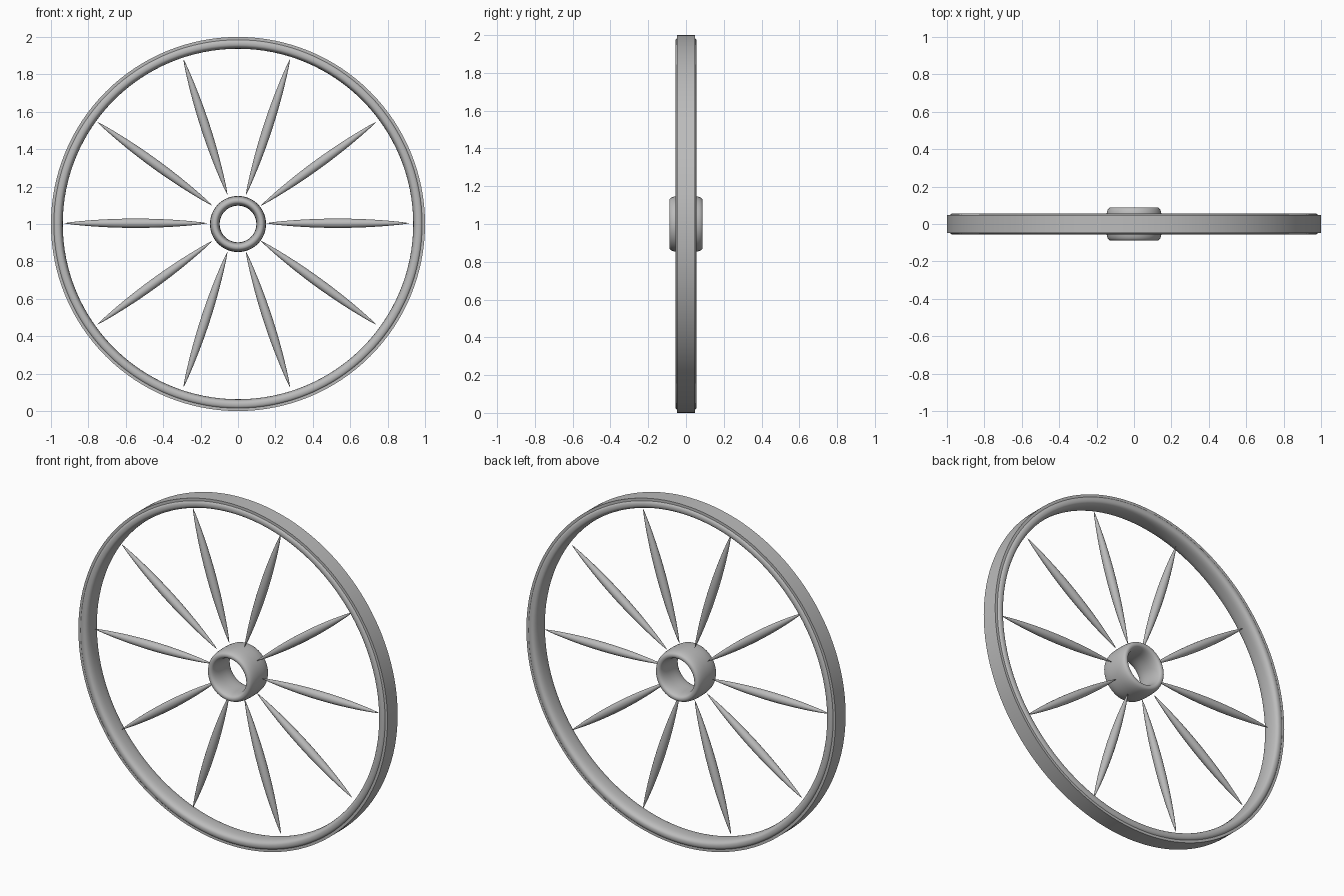
import bpy, bmesh, math
from mathutils import Matrix

cube = bpy.data.objects.get("Cube")
if cube:
    bpy.data.objects.remove(cube, do_unlink=True)

grey = bpy.data.materials.new("plain grey")
grey.use_nodes = True
colour = (0.5, 0.5, 0.5, 1)
grey.diffuse_color = colour
grey.node_tree.nodes["Principled BSDF"].inputs["Base Color"].default_value = colour
CENTRE = Matrix.Translation((0, 0, 1))


def lathe(name, profile, steps, matrix, closed):
    """Spin (radius, height) points about local z, then place with matrix."""
    bm = bmesh.new()
    verts = [bm.verts.new((r, 0, h)) for r, h in profile]
    edges = [bm.edges.new(pair) for pair in zip(verts, verts[1:])]
    if closed:
        edges.append(bm.edges.new((verts[-1], verts[0])))
    bmesh.ops.spin(bm, geom=verts + edges, axis=(0, 0, 1), cent=(0, 0, 0),
                   angle=math.tau, steps=steps, use_duplicate=False)
    bmesh.ops.remove_doubles(bm, verts=bm.verts[:], dist=0.00002)
    bmesh.ops.recalc_face_normals(bm, faces=bm.faces[:])
    mesh = bpy.data.meshes.new(name)
    bm.to_mesh(mesh)
    bm.free()
    mesh.materials.append(grey)
    obj = bpy.data.objects.new(name, mesh)
    bpy.context.collection.objects.link(obj)
    obj.matrix_world = matrix
    bpy.ops.object.select_all(action="DESELECT")
    obj.select_set(True)
    bpy.context.view_layer.objects.active = obj
    bpy.ops.object.shade_smooth_by_angle(angle=math.radians(40))
    return obj


def rounded_section(inner, outer, half, power, count=32):
    """Superellipse cross-section for a ring."""
    def bend(v):
        return math.copysign(abs(v) ** (2 / power), v)
    mid, rad = (inner + outer) / 2, (outer - inner) / 2
    angles = [math.tau * i / count for i in range(count)]
    return [(mid + rad * bend(math.cos(a)), half * bend(math.sin(a))) for a in angles]


# Rim, outer band and hub all turn about the y axis
axle = CENTRE @ Matrix.Rotation(math.pi / 2, 4, "X")
lathe("rim", rounded_section(0.937, 0.994, 0.056, 2.6), 128, axle, True)
band = [(0.98, -0.047), (1, -0.047), (1, 0.047), (0.98, 0.047)]
lathe("outer_band", band, 128, axle, True)
lathe("hub", rounded_section(0.098, 0.15, 0.088, 2.6), 64, axle, True)

# Ten spindle-shaped spokes
start, end, thick = 0.16, 0.921, 0.025
spindle = []
for i in range(25):
    t = (1 - math.cos(math.pi * i / 24)) / 2
    spindle.append((thick * math.sin(math.pi * t) ** 0.75, start + (end - start) * t))
spindle[0], spindle[-1] = (0, start), (0, end)
spoke_centre = Matrix.Translation((-0.007, 0, 1.004))
for n in range(10):
    turn = Matrix.Rotation(math.pi / 2 + math.tau * n / 10, 4, "Y")
    lathe(f"spoke_{n + 1}", spindle, 16, spoke_centre @ turn, False)
